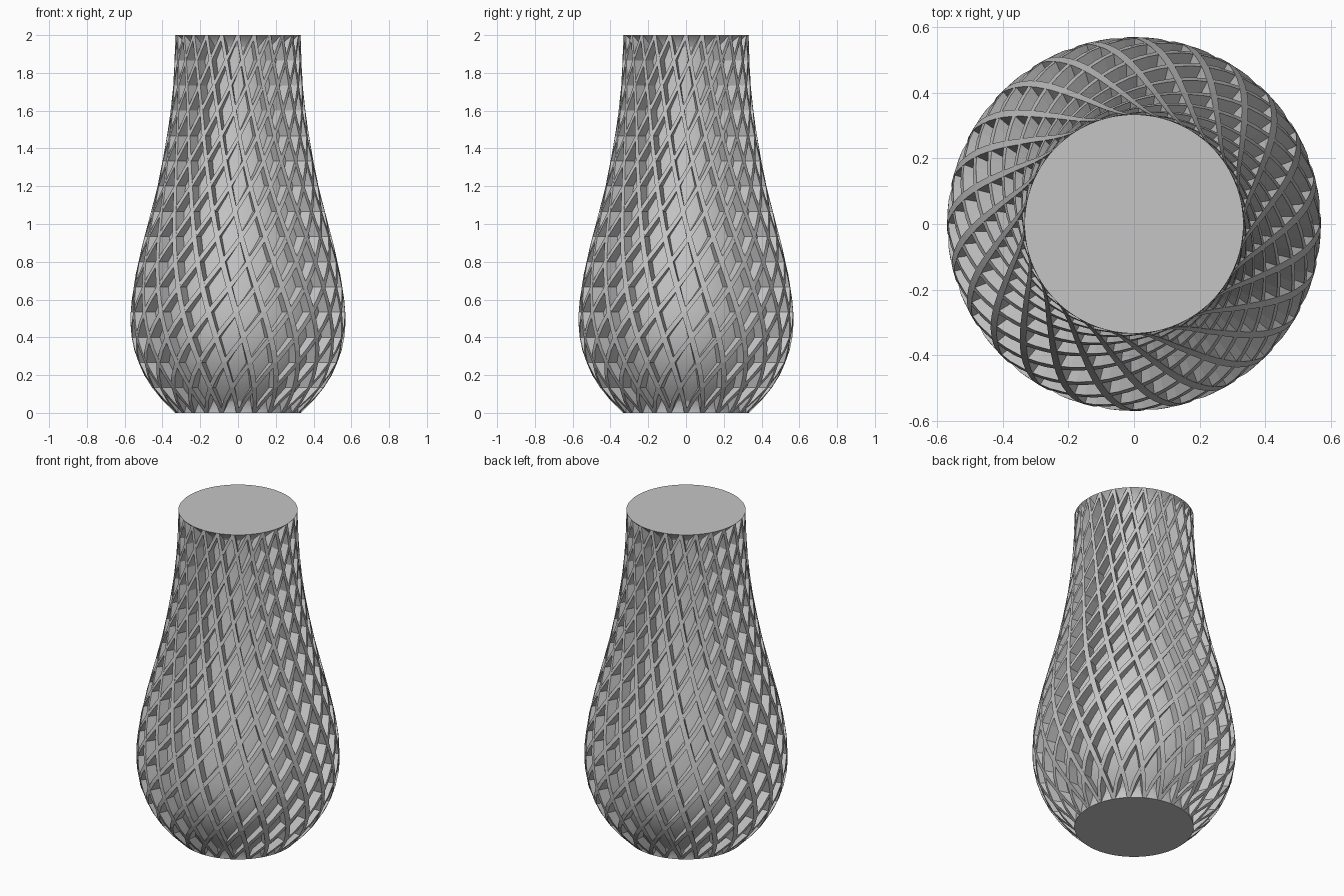
import bpy, math

cube = bpy.data.objects.get("Cube")
if cube:
    bpy.data.objects.remove(cube, do_unlink=True)

SLICES, RIBS, HEIGHT = 15, 24, 2.0
STEP = HEIGHT / SLICES
DEPTH, TAPER = 0.06, 0.06
# outer radius at each slice, bottom to top
RADII = [0.333, 0.455, 0.528, 0.563, 0.568, 0.553, 0.528, 0.495,
         0.46, 0.427, 0.4, 0.376, 0.357, 0.344, 0.336, 0.333]

grey = bpy.data.materials.new("light_grey")
grey.use_nodes = True
color = (0.56, 0.56, 0.56, 1)
grey.diffuse_color = color
grey.node_tree.nodes["Principled BSDF"].inputs["Base Color"].default_value = color


def radius(z):
    """Smooth curve through the slice radii."""
    t = min(max(z / STEP, 0), SLICES - 1e-6)
    i = int(t)
    f = t - i
    b, c = RADII[i], RADII[i + 1]
    a = RADII[i - 1] if i > 0 else 2 * b - c - 0.05
    d = RADII[i + 2] if i + 2 <= SLICES else c
    return b + 0.5 * f * (c - a + f * (2*a - 5*b + 4*c - d + f * (3*(b - c) + d - a)))


def polar(r, angle, z):
    return (r * math.cos(angle), r * math.sin(angle), z)


def add_object(name, verts, faces):
    mesh = bpy.data.meshes.new(name)
    mesh.from_pydata(verts, [], faces)
    mesh.materials.append(grey)
    mesh.update()
    obj = bpy.data.objects.new(name, mesh)
    bpy.context.collection.objects.link(obj)
    return obj


def make_body():
    """Closed solid core whose ends flare out to the full cap radius."""
    sides = 96
    top = HEIGHT - TAPER
    heights = [TAPER] + [k * STEP / 2 for k in range(1, 2 * SLICES)] + [top]
    profile = [(radius(0), 0)]
    profile += [(radius(z) - DEPTH, z) for z in heights]
    profile.append((radius(HEIGHT), HEIGHT))
    verts = [polar(r, math.tau * s / sides, z) for r, z in profile for s in range(sides)]
    faces = []
    for k in range(len(profile) - 1):
        for s in range(sides):
            n = (s + 1) % sides
            a, b = k * sides, (k + 1) * sides
            faces.append((a + s, a + n, b + n, b + s))
    last = (len(profile) - 1) * sides
    faces.append(tuple(reversed(range(sides))))
    faces.append(tuple(range(last, last + sides)))
    body = add_object("vase_body", verts, faces)
    body.data.shade_smooth()
    for face in body.data.polygons:
        face.use_smooth = abs(face.normal.z) < 0.9


def make_ribs(name, turn_per_slice, width):
    """One family of raised helical ribs around the body."""
    verts, faces = [], []
    half = math.radians(width) / 2
    count = SLICES * 2
    for rib in range(RIBS):
        base = len(verts)
        for k in range(count + 1):
            z = HEIGHT * k / count
            angle = math.tau * rib / RIBS - math.pi / 2 + math.radians(turn_per_slice) * z / STEP
            outer = radius(z)
            inner = outer - DEPTH - 0.01
            verts += [polar(inner, angle - half, z), polar(outer, angle - half, z),
                      polar(outer, angle + half, z), polar(inner, angle + half, z)]
        for k in range(count):
            a = base + 4 * k
            for j in range(4):
                n = (j + 1) % 4
                faces.append((a + j, a + n, a + 4 + n, a + 4 + j))
        end = base + 4 * count
        faces.append((base + 3, base + 2, base + 1, base))
        faces.append((end, end + 1, end + 2, end + 3))
    add_object(name, verts, faces)


make_body()
make_ribs("steep_ribs", -4, 3.2)
make_ribs("slanted_ribs", 11, 3.2)
